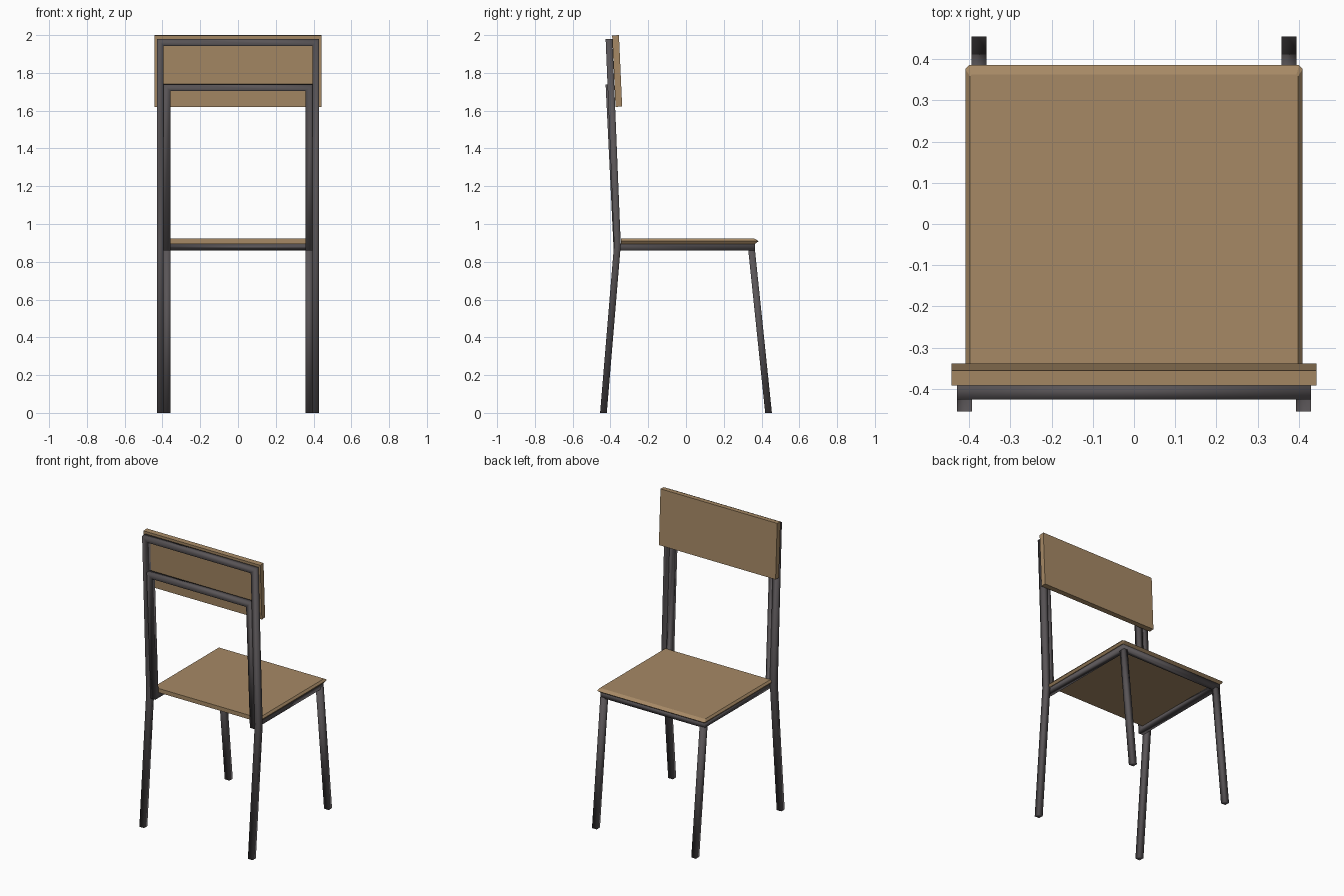
import bpy, bmesh
from mathutils import Vector

if "Cube" in bpy.data.objects:
    bpy.data.objects.remove(bpy.data.objects["Cube"])


def material(name, rgb):
    m = bpy.data.materials.new(name)
    m.diffuse_color = (*rgb, 1)
    m.use_nodes = True
    m.node_tree.nodes["Principled BSDF"].inputs["Base Color"].default_value = m.diffuse_color
    return m


wood = material("light wood", (0.38, 0.25, 0.13))
metal = material("dark steel", (0.10, 0.09, 0.095))
R = 0.0178  # half width of the square tube


def finish(bm, name, mat, smooth):
    bmesh.ops.recalc_face_normals(bm, faces=bm.faces)
    me = bpy.data.meshes.new(name)
    bm.to_mesh(me)
    bm.free()
    me.materials.append(mat)
    for p in me.polygons:
        p.use_smooth = smooth
    ob = bpy.data.objects.new(name, me)
    bpy.context.collection.objects.link(ob)
    return ob


def bridge(bm, a, b):
    n = len(a)
    for i in range(n):
        bm.faces.new((a[i], a[(i + 1) % n], b[(i + 1) % n], b[i]))


def tube(name, path, section, closed=False, end_normal=(0, 0, 1)):
    """Sweep a square section along a path with mitred corners."""
    pts = [Vector(p) for p in path]
    n = len(pts)
    bm = bmesh.new()
    rings, ring = [], [pts[0] + Vector(s) for s in section]
    for i in range(n):
        prev, nxt = pts[i - 1], pts[(i + 1) % n]
        d_in, d_out = (pts[i] - prev).normalized(), (nxt - pts[i]).normalized()
        if not closed and i in (0, n - 1):
            normal = Vector(end_normal)
        else:
            normal = d_in + d_out
        d = d_out if i == 0 else d_in
        ring = [q + d * ((pts[i] - q).dot(normal) / d.dot(normal)) for q in ring]
        rings.append([bm.verts.new(q) for q in ring])
    for a, b in zip(rings, rings[1:]):
        bridge(bm, a, b)
    if closed:
        bridge(bm, rings[-1], rings[0])
    else:
        bm.faces.new(rings[0])
        bm.faces.new(rings[-1])
    return finish(bm, name, metal, True)


SQ = [(-R, -R), (R, -R), (R, R), (-R, R)]
flat = [(a, b, 0) for a, b in SQ]
upright = [(a, 0, b) for a, b in SQ]


def mirrored(half):
    return half + [(-x, y, z) for x, y, z in reversed(half)]


# Outer frame: back legs, back posts and top bar
tube("back_leg_frame", mirrored([(0.411, -0.437, 0), (0.411, -0.363, 0.89),
                                 (0.411, -0.407, 1.962)]), flat)
# Inner frame: seat rails, inner posts and lower back bar
tube("seat_and_back_frame", mirrored([(0.376, 0.347, 0.878), (0.376, -0.366, 0.878),
                                      (0.376, -0.407, 1.722)]), upright, closed=True)
# Front legs
for side, s in (("right", 1), ("left", -1)):
    tube("front_leg_" + side, [(s * 0.376, 0.437, 0), (s * 0.376, 0.346, 0.875)], flat)


# Seat with sloped edges and clipped front corners
def seat_ring(bm, x, back, front, z, c):
    return [bm.verts.new(p) for p in ((-x, back, z), (x, back, z), (x, front - c, z),
            (x - c, front, z), (c - x, front, z), (-x, front - c, z))]


bm = bmesh.new()
rings = [seat_ring(bm, 0.398, -0.345, 0.365, 0.895, 0.004),
         seat_ring(bm, 0.409, -0.345, 0.385, 0.909, 0.009),
         seat_ring(bm, 0.398, -0.345, 0.362, 0.923, 0.004)]
for a, b in zip(rings, rings[1:]):
    bridge(bm, a, b)
bm.faces.new(rings[0])
bm.faces.new(rings[-1])
finish(bm, "seat", wood, False)

# Leaning backrest board
bm = bmesh.new()
ends = [[bm.verts.new((x, y, z)) for y, z in ((-0.373, 1.62), (-0.338, 1.622),
         (-0.355, 2.0), (-0.391, 1.998))] for x in (-0.442, 0.442)]
bridge(bm, *ends)
for e in ends:
    bm.faces.new(e)
finish(bm, "backrest", wood, False)
